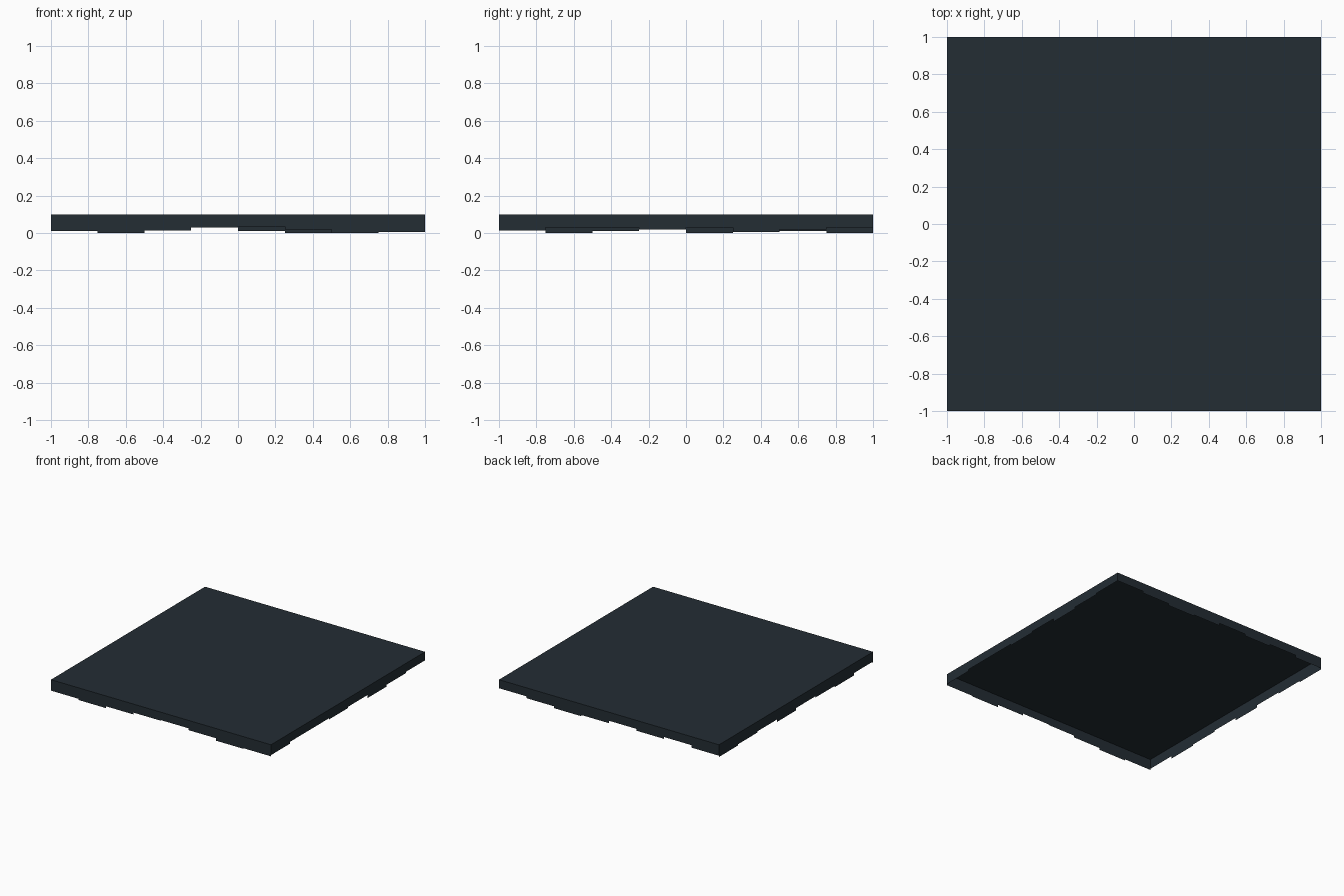
import bpy, bmesh
from mathutils import Matrix
from math import pi

if "Cube" in bpy.data.objects:
    bpy.data.objects.remove(bpy.data.objects["Cube"])

TOP = 0.1
STEP = 0.25

mat = bpy.data.materials.new("dark_slate")
mat.diffuse_color = (0.017, 0.026, 0.034, 1)
mat.use_nodes = True
mat.node_tree.nodes["Principled BSDF"].inputs["Base Color"].default_value = mat.diffuse_color


def make_object(name, bm):
    mesh = bpy.data.meshes.new(name)
    bm.to_mesh(mesh)
    bm.free()
    mesh.materials.append(mat)
    obj = bpy.data.objects.new(name, mesh)
    bpy.context.collection.objects.link(obj)
    return obj


# flat top sheet
bm = bmesh.new()
bmesh.ops.create_grid(bm, x_segments=1, y_segments=1, size=1,
                      matrix=Matrix.Translation((0, 0, TOP)))
make_object("top_panel", bm)


# thin skirt of eight strips with a stepped lower edge, built facing -y
def skirt(name, bottoms, angle):
    bm = bmesh.new()
    for i, z in enumerate(bottoms):
        a = -1 + i * STEP
        b = a + STEP
        bm.faces.new([bm.verts.new(p) for p in
                      ((a, -1, z), (b, -1, z), (b, -1, TOP), (a, -1, TOP))])
    bmesh.ops.rotate(bm, verts=bm.verts, matrix=Matrix.Rotation(angle, 3, 'Z'))
    make_object(name, bm)


# lower edges, listed left to right as seen from outside each side
skirt("front_skirt", (0.01, 0.0, 0.015, 0.03, 0.035, 0.02, 0.0, 0.005), 0)
skirt("right_skirt", (0.015, 0.03, 0.03, 0.02, 0.03, 0.005, 0.02, 0.03), pi / 2)
skirt("back_skirt", (0.03, 0.015, 0.0, 0.01, 0.03, 0.015, 0.03, 0.01), pi)
skirt("left_skirt", (0.0, 0.01, 0.02, 0.0, 0.02, 0.01, 0.0, 0.02), -pi / 2)
